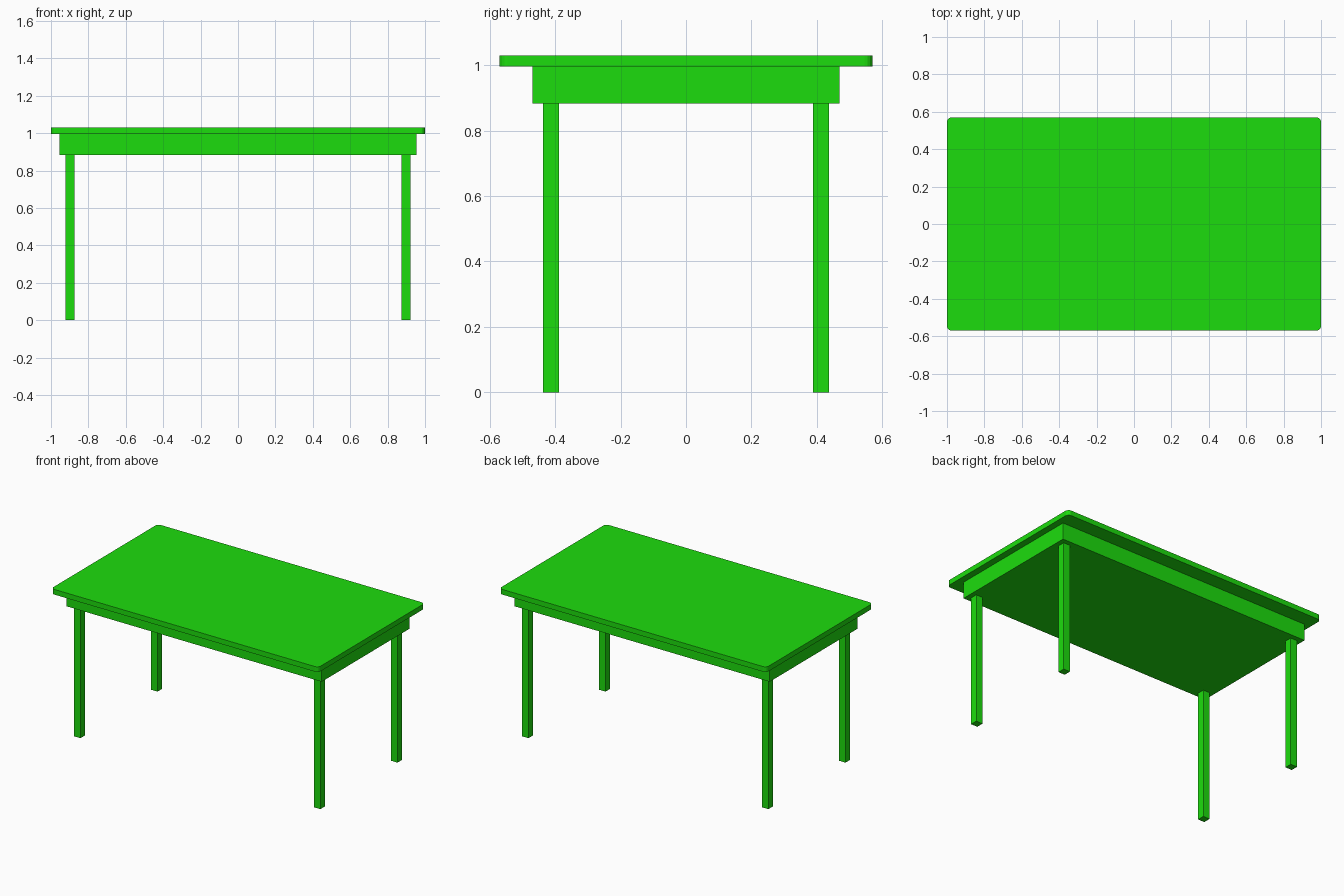
import bpy
import bmesh

if "Cube" in bpy.data.objects:
    bpy.data.objects.remove(bpy.data.objects["Cube"])

green = bpy.data.materials.new("green_paint")
green.diffuse_color = (0.012, 0.72, 0.004, 1)
green.use_nodes = True
green.node_tree.nodes["Principled BSDF"].inputs["Base Color"].default_value = green.diffuse_color


def box(name, x, y, z, corner_radius=0):
    """Box from (min, max) ranges, optionally with rounded vertical edges."""
    bm = bmesh.new()
    bmesh.ops.create_cube(bm, size=1)
    for v in bm.verts:
        v.co = [r[0] if c < 0 else r[1] for c, r in zip(v.co, (x, y, z))]
    if corner_radius:
        upright = [e for e in bm.edges
                   if abs(e.verts[0].co.z - e.verts[1].co.z) > 1e-4]
        bmesh.ops.bevel(bm, geom=upright, offset=corner_radius,
                        segments=4, profile=0.5, affect='EDGES')
    mesh = bpy.data.meshes.new(name)
    bm.to_mesh(mesh)
    bm.free()
    mesh.materials.append(green)
    obj = bpy.data.objects.new(name, mesh)
    bpy.context.collection.objects.link(obj)
    return obj


# Table top with rounded corners, and the solid apron beneath it
box("table_top", (-1, 1), (-0.57, 0.57), (0.995, 1.03), 0.025)
box("apron", (-0.955, 0.955), (-0.469, 0.469), (0.883, 0.995))

# Four square legs
for side, sx in (("left", -1), ("right", 1)):
    for end, sy in (("front", -1), ("back", 1)):
        cx, cy, h = sx * 0.898, sy * 0.412, 0.0245
        box(f"{end}_{side}_leg", (cx - h, cx + h), (cy - h, cy + h), (0, 0.883))
